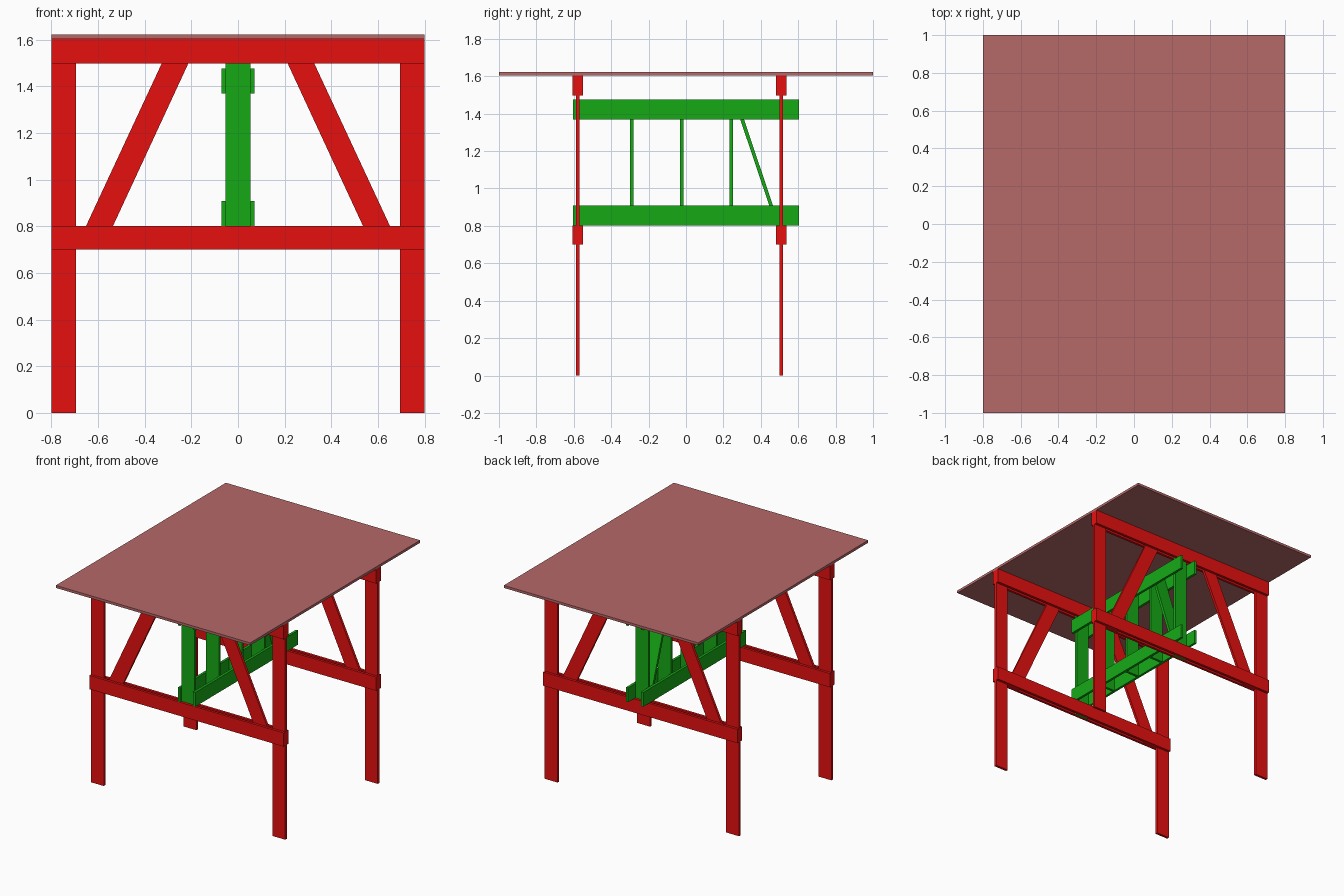
import bpy, bmesh

if "Cube" in bpy.data.objects:
    bpy.data.objects.remove(bpy.data.objects["Cube"])

T, W = 0.0187, 0.106          # plank thickness and width
H = W / 2


def material(name, rgb):
    m = bpy.data.materials.new(name)
    m.diffuse_color = (*rgb, 1)
    m.use_nodes = True
    m.node_tree.nodes["Principled BSDF"].inputs["Base Color"].default_value = m.diffuse_color
    return m


RED = material("red_wood", (0.8, 0.005, 0.005))
GREEN = material("green_wood", (0.008, 0.4, 0.008))
TOP = material("top_wood", (0.47, 0.14, 0.14))


def plank(name, mat, profile, axis, lo, hi):
    """Extrude a (u, z) profile along axis 'x' or 'y' from lo to hi."""
    def co(u, z, d):
        return (d, u, z) if axis == "x" else (u, d, z)
    bm = bmesh.new()
    a = [bm.verts.new(co(u, z, lo)) for u, z in profile]
    b = [bm.verts.new(co(u, z, hi)) for u, z in profile]
    bm.faces.new(a)
    bm.faces.new(b[::-1])
    n = len(a)
    for i in range(n):
        j = (i + 1) % n
        bm.faces.new((a[j], a[i], b[i], b[j]))
    bmesh.ops.recalc_face_normals(bm, faces=bm.faces)
    me = bpy.data.meshes.new(name)
    bm.to_mesh(me)
    bm.free()
    me.materials.append(mat)
    ob = bpy.data.objects.new(name, me)
    bpy.context.collection.objects.link(ob)


def box(name, mat, x0, x1, y0, y1, z0, z1):
    plank(name, mat, [(x0, z0), (x1, z0), (x1, z1), (x0, z1)], "y", y0, y1)


# Height levels
LOW, SHELF, UNDER, TOPZ = 0.70, 0.802, 1.498, 1.604
BEAM_TOP = 1.476

# Table top
box("table_top", TOP, -0.8, 0.8, -1, 1, TOPZ, TOPZ + 0.0187)

# Two end frames: legs, braces and centre post sandwiched by paired rails
for end, yc in (("front", -0.578), ("back", 0.510)):
    y0, y1 = yc - T / 2, yc + T / 2
    for label, s in (("left", -1), ("right", 1)):
        xa, xb = sorted((s * 0.8, s * (0.8 - W)))
        box(f"{end}_{label}_leg", RED, xa, xb, y0, y1, 0, TOPZ)
        brace = [(s * 0.699, LOW), (s * 0.583, LOW),
                 (s * 0.164, TOPZ), (s * 0.278, TOPZ)]
        plank(f"{end}_{label}_brace", RED, brace, "y", y0, y1)
    for side, ya in (("outer", y0 - T), ("inner", y1)):
        box(f"{end}_upper_rail_{side}", RED, -0.8, 0.8, ya, ya + T, UNDER, TOPZ)
        box(f"{end}_lower_rail_{side}", RED, -0.8, 0.8, ya, ya + T, LOW, SHELF)
    box(f"{end}_centre_post", GREEN, -H, H, y0, y1, LOW, TOPZ)

# Stretcher truss: paired beams along y
for label, xa in (("left", -H - T), ("right", H)):
    box(f"lower_beam_{label}", GREEN, xa, xa + T, -0.605, 0.605, SHELF, SHELF + W)
    box(f"upper_beam_{label}", GREEN, xa, xa + T, -0.605, 0.605, BEAM_TOP - W, BEAM_TOP)

# Inner truss posts
for i, yc in enumerate((-0.290, -0.022, 0.243)):
    box(f"truss_post_{i + 1}", GREEN, -H, H, yc - T / 2, yc + T / 2, SHELF, BEAM_TOP)

# Diagonal truss brace
plank("truss_brace", GREEN,
      [(0.481, SHELF), (0.501, SHELF), (0.274, BEAM_TOP), (0.254, BEAM_TOP)], "x", -H, H)
